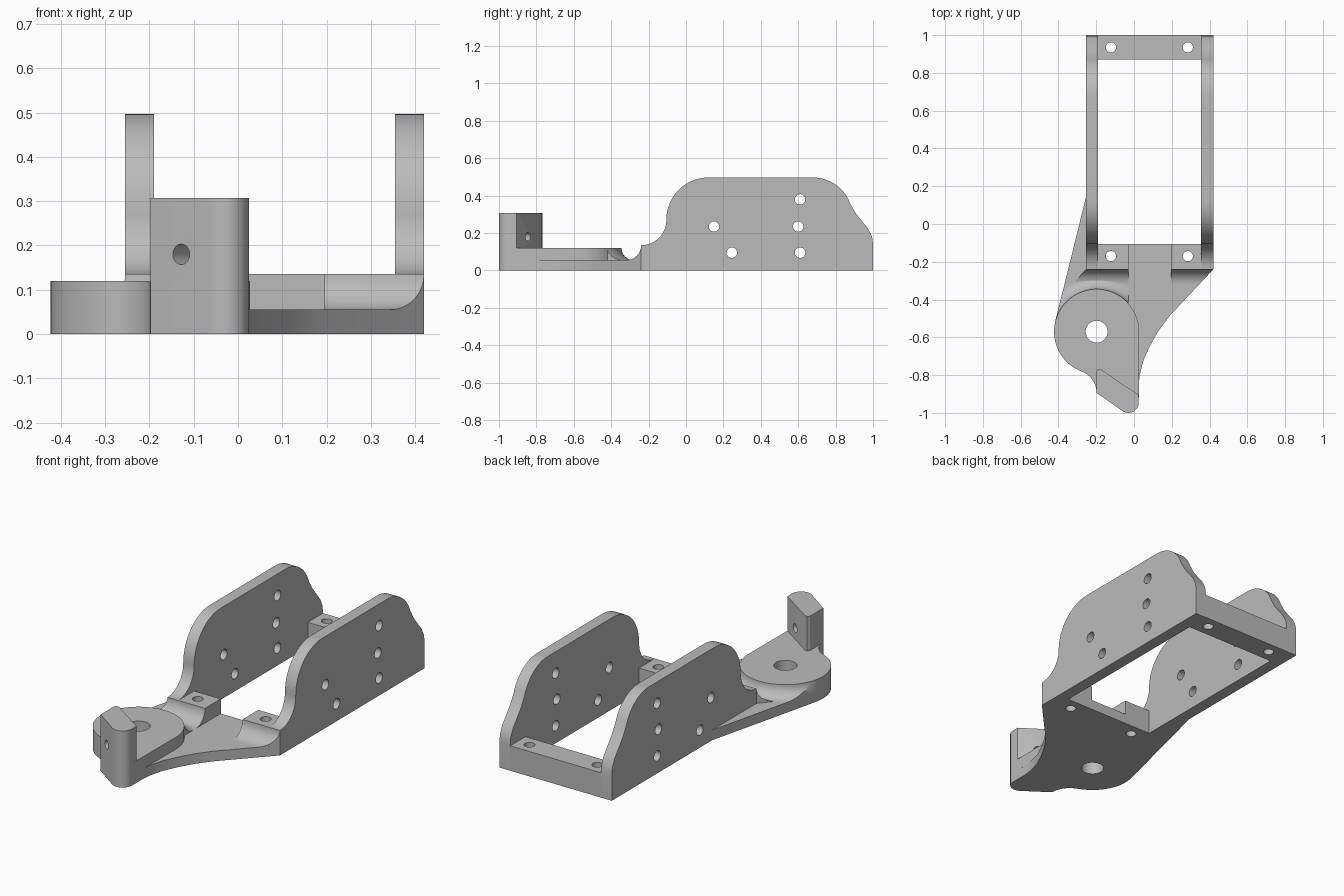
import bpy, bmesh
from math import cos, sin, radians, pi
from mathutils import Vector, Matrix

cube = bpy.data.objects.get("Cube")
if cube:
    bpy.data.objects.remove(cube, do_unlink=True)

grey = bpy.data.materials.new("light grey")
grey.use_nodes = True
COLOUR = (0.5, 0.5, 0.5, 1)
grey.diffuse_color = COLOUR
grey.node_tree.nodes["Principled BSDF"].inputs["Base Color"].default_value = COLOUR


def arc(cx, cy, r, a, b, n=16):
    angles = [radians(a + (b - a) * i / n) for i in range(n + 1)]
    return [(cx + r * cos(t), cy + r * sin(t)) for t in angles]


def add(name, bm):
    bmesh.ops.recalc_face_normals(bm, faces=bm.faces)
    mesh = bpy.data.meshes.new(name)
    bm.to_mesh(mesh)
    bm.free()
    ob = bpy.data.objects.new(name, mesh)
    bpy.context.collection.objects.link(ob)
    mesh.materials.append(grey)
    return ob


def prism(name, outline, low, high, axis="z"):
    """Extrude an outline along z (xy outline) or x (yz outline)."""
    place = (lambda p: (p[0], p[1], low)) if axis == "z" else (lambda p: (low, p[0], p[1]))
    move = Vector((0, 0, high - low)) if axis == "z" else Vector((high - low, 0, 0))
    bm = bmesh.new()
    face = bm.faces.new([bm.verts.new(place(p)) for p in outline])
    result = bmesh.ops.extrude_face_region(bm, geom=[face])
    verts = [v for v in result["geom"] if isinstance(v, bmesh.types.BMVert)]
    bmesh.ops.translate(bm, verts=verts, vec=move)
    return add(name, bm)


def box(name, x0, x1, y0, y1, z0, z1):
    return prism(name, [(x0, y0), (x1, y0), (x1, y1), (x0, y1)], z0, z1)


def combine(ob, tool, operation):
    mod = ob.modifiers.new(operation, "BOOLEAN")
    mod.operation, mod.object, mod.solver = operation, tool, "EXACT"
    bpy.context.view_layer.objects.active = ob
    bpy.ops.object.modifier_apply(modifier=mod.name)
    bpy.data.objects.remove(tool, do_unlink=True)


def drill(ob, centre, direction, radius, length=0.6):
    bm = bmesh.new()
    turn = Vector(direction).to_track_quat("Z", "Y").to_matrix().to_4x4()
    bmesh.ops.create_cone(bm, cap_ends=True, segments=32, radius1=radius, radius2=radius,
                          depth=length, matrix=Matrix.Translation(centre) @ turn)
    combine(ob, add("drill", bm), "DIFFERENCE")


UP, ACROSS = (0, 0, 1), (1, 0, 0)
FLOOR, BOSS_TOP, BLOCK_TOP, POST_TOP = 0.055, 0.12, 0.135, 0.307
BX, BY, BR = -0.198, -0.57, 0.225
parts = []

# Side plates with five holes each
plate = [(-0.24, 0), (1, 0), (1, 0.14), (0.995, 0.18), (0.975, 0.222), (0.94, 0.265), (0.905, 0.31)]
plate += arc(0.68, 0.287, 0.21, 20, 90)
plate += arc(0.12, 0.272, 0.225, 90, 180)
plate += arc(-0.24, 0.27, 0.135, 0, -90)
for name, x in (("right_side_plate", -0.255), ("left_side_plate", 0.355)):
    ob = prism(name, plate, x, x + 0.065, "x")
    for y, z in ((0.15, 0.235), (0.245, 0.095), (0.61, 0.38), (0.6, 0.235), (0.61, 0.095)):
        drill(ob, (x, y, z), ACROSS, 0.028)
    parts.append(ob)

# Rear crossbar and the two front mounting blocks
bar = box("rear_crossbar", -0.19, 0.355, 0.87, 1, 0, BLOCK_TOP)
right = box("right_front_block", -0.19, -0.03, -0.24, -0.105, 0, BLOCK_TOP)
left = box("left_front_block", 0.195, 0.355, -0.24, -0.105, 0, BLOCK_TOP)
for ob, y, xs in ((bar, 0.935, (-0.122, 0.285)), (right, -0.17, (-0.122,)), (left, -0.17, (0.285,))):
    for x in xs:
        drill(ob, (x, y, 0), UP, 0.027)
    parts.append(ob)

# Arm floor: wedge, round end, nose and sweeping side
nose = arc(BX - 0.12, -0.894, 0.12, 70, 0) + arc(-0.03, -0.945, 0.055, 235, 360)
arm_outline = [(-0.255, 0.14)] + arc(BX, BY, BR, 166, 250, 24) + nose
arm_outline += [(0.025, -0.85), (0.03, -0.8), (0.05, -0.72), (0.085, -0.645), (0.13, -0.565),
                (0.19, -0.485), (0.42, -0.24), (0.195, -0.24), (0.195, -0.105),
                (-0.03, -0.105), (-0.03, -0.24), (-0.255, -0.24)]
arm = prism("arm_floor", arm_outline, 0, FLOOR)
boss = prism("pivot_boss", arc(BX, BY, BR, 0, 250, 64) + nose, FLOOR, BOSS_TOP)
for ob in (arm, boss):
    drill(ob, (BX, BY, 0), UP, 0.058)
parts += [arm, boss]

# Upright post with a slanted cross hole
post_outline = [(-0.198, -0.894)] + arc(-0.03, -0.945, 0.055, 235, 360)
post_outline += [(0.025, -0.905), (-0.175, -0.77), (-0.19, -0.768), (-0.198, -0.78)]
post = prism("upright_post", post_outline, BOSS_TOP, POST_TOP)
drill(post, (-0.095, -0.893, 0.18), (0.55, 0.83, 0), 0.023)
parts.append(post)

# Curved fillets in front of the blocks
cove = [(-0.24, FLOOR)] + arc(-0.32, BLOCK_TOP, 0.08, -90, 0)
fillets = (("right_fillet", -0.5, [(-0.255, -0.24), (-0.33, -0.325), (-0.03, -0.325), (-0.03, -0.24)]),
           ("left_fillet", 0.1, [(0.195, -0.24), (0.195, -0.33), (0.335, -0.33), (0.42, -0.24)]))
for name, x, clip in fillets:
    ob = prism(name, cove, x, x + 0.5, "x")
    combine(ob, prism("clip", clip, 0, 0.2), "INTERSECT")
    parts.append(ob)

# Cove swept around the back of the boss
bm = bmesh.new()
ring = [(BR - 0.03, FLOOR), (BR - 0.03, BOSS_TOP)] + arc(BR + 0.065, BOSS_TOP, 0.065, 180, 270, 10)
steps = 64
rows = [[bm.verts.new((BX + r * cos(2 * pi * i / steps), BY + r * sin(2 * pi * i / steps), z))
         for r, z in ring] for i in range(steps)]
for i in range(steps):
    a, b = rows[i], rows[(i + 1) % steps]
    for j in range(len(ring)):
        k = (j + 1) % len(ring)
        bm.faces.new((a[j], a[k], b[k], b[j]))
boss_cove = add("boss_cove", bm)
clip = [(-0.255, 0.14), (-0.417, -0.515), (-0.03, -0.515), (-0.03, 0.14)]
combine(boss_cove, prism("clip", clip, 0, 0.2), "INTERSECT")
parts.append(boss_cove)

# Smooth the curves and keep the edges sharp
bpy.ops.object.select_all(action="DESELECT")
for ob in parts:
    ob.select_set(True)
bpy.context.view_layer.objects.active = parts[0]
bpy.ops.object.shade_smooth_by_angle(angle=radians(30))
